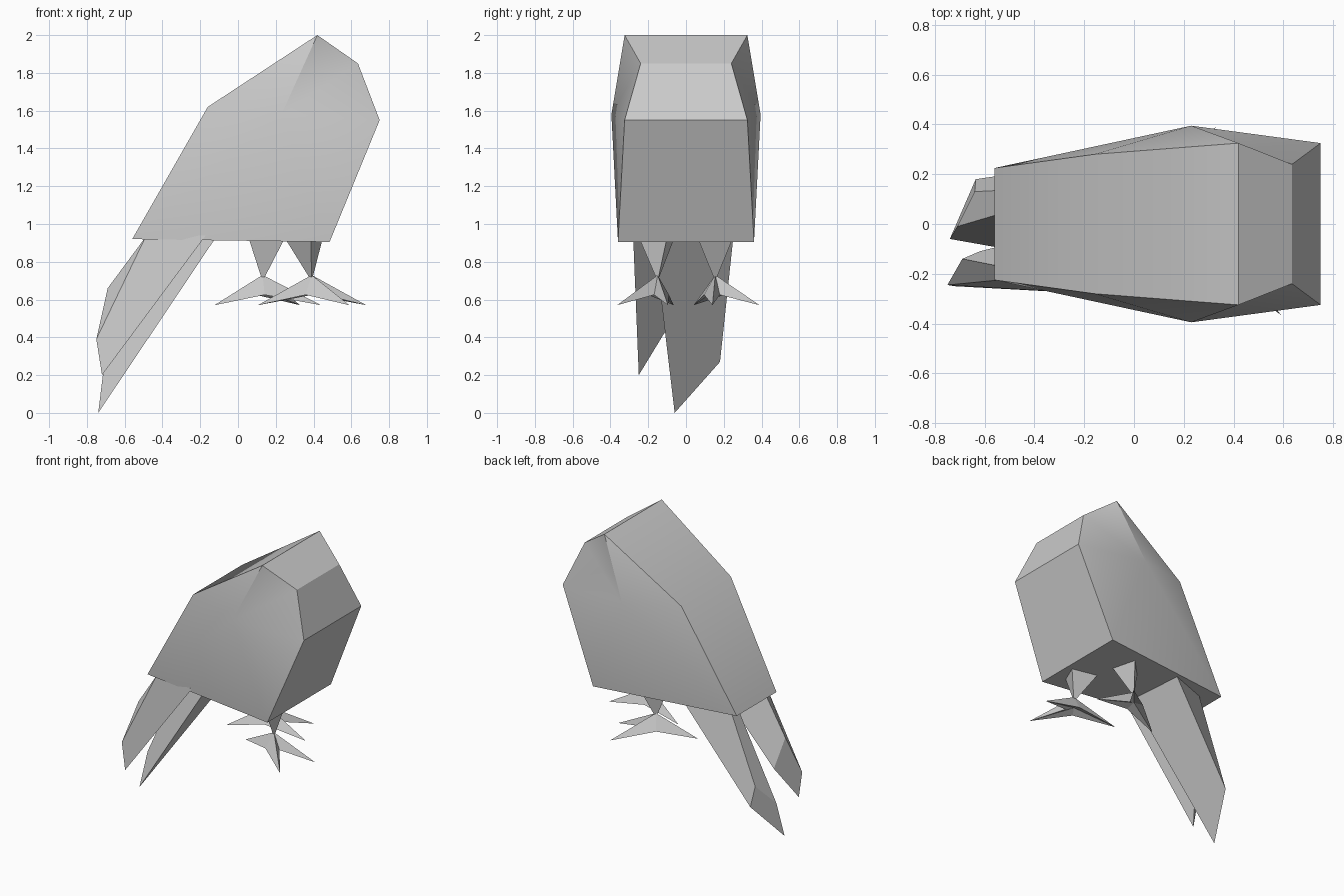
import bpy, bmesh
from mathutils import Vector

if "Cube" in bpy.data.objects:
    bpy.data.objects.remove(bpy.data.objects["Cube"])


def make(name, verts, faces, smooth=False):
    """Mesh object with consistent outward normals."""
    mesh = bpy.data.meshes.new(name)
    mesh.from_pydata([tuple(v) for v in verts], [], faces)
    bm = bmesh.new()
    bm.from_mesh(mesh)
    bmesh.ops.recalc_face_normals(bm, faces=bm.faces)
    bm.to_mesh(mesh)
    bm.free()
    obj = bpy.data.objects.new(name, mesh)
    bpy.context.collection.objects.link(obj)
    if smooth:
        bpy.ops.object.select_all(action='DESELECT')
        obj.select_set(True)
        bpy.context.view_layer.objects.active = obj
        bpy.ops.object.shade_smooth_by_angle(angle=0.5)
    return obj


def loft(name, ring_a, ring_b):
    """Closed solid between two rings of equal size."""
    n = len(ring_a)
    faces = [(i, (i + 1) % n, n + (i + 1) % n, n + i) for i in range(n)]
    faces += [tuple(range(n)), tuple(range(n, 2 * n))]
    return make(name, ring_a + ring_b, faces)


# Body: side profile as (x, half width, z), each flank bulging to one point
profile = [(-.56, .225, .92), (-.16, .28, 1.62), (.42, .325, 2.0),
           (.635, .24, 1.85), (.75, .325, 1.55), (.485, .36, .905)]
n = len(profile)
verts = [(x, s * w, z) for s in (-1, 1) for x, w, z in profile]
verts += [(.23, -.395, 1.58), (.23, .395, 1.58)]
faces = []
for i in range(n):
    j = (i + 1) % n
    faces += [(i, j, n + j, n + i), (i, j, 2 * n), (n + i, n + j, 2 * n + 1)]
make("body", verts, faces, smooth=True)

# Tail feathers: tip ring to root ring
loft("tail_feather_right",
     [(-.72, -.25, .2), (-.62, -.11, .43), (-.69, -.14, .66), (-.75, -.245, .39)],
     [(-.17, -.28, .94), (-.27, -.02, .93), (-.49, -.18, .93), (-.49, -.22, .93)])
loft("tail_feather_left",
     [(-.74, -.06, 0), (-.636, .18, .27), (-.64, .13, .40), (-.71, -.01, .245)],
     [(-.12, -.17, .925), (-.155, .25, .925), (-.44, .14, .93), (-.44, .07, .93)])


# Feet: hollow three-pointed stars hanging from the ankle
def foot(name, ankle, toes):
    a = Vector(ankle)
    tips = [Vector((x, y, .57)) for x, y in toes]
    dirs = [((t - a) * Vector((1, 1, 0))).normalized() for t in tips]
    ring = []
    for i, tip in enumerate(tips):
        d = (dirs[i] + dirs[(i + 1) % 3]).normalized() * .06
        ring += [tip, Vector((a.x + d.x, a.y + d.y, .625))]
    under = Vector((a.x, a.y, .65))
    tris = [(i, (i + 1) % 6, c) for i in range(6) for c in (6, 7)]
    make(name, ring + [a, under], tris)


# Legs: three-sided, narrowing to the ankle
def leg(name, ankle, top):
    a = Vector(ankle)
    ring = [Vector((x, y, .93)) for x, y in top]
    low = [a.lerp(p, .1) - Vector((0, 0, .03)) for p in ring]
    loft(name, ring, low)


ankle_r, ankle_l = (.39, -.15, .73), (.13, .155, .73)
foot("foot_right", ankle_r, [(.105, -.065), (.59, -.365), (.68, -.095)])
foot("foot_left", ankle_l, [(-.125, .04), (.33, .39), (.44, .14)])
leg("leg_right", ankle_r, [(.385, -.25), (.45, -.1), (.245, -.06)])
leg("leg_left", ankle_l, [(.055, .1), (.25, .06), (.2, .25)])
